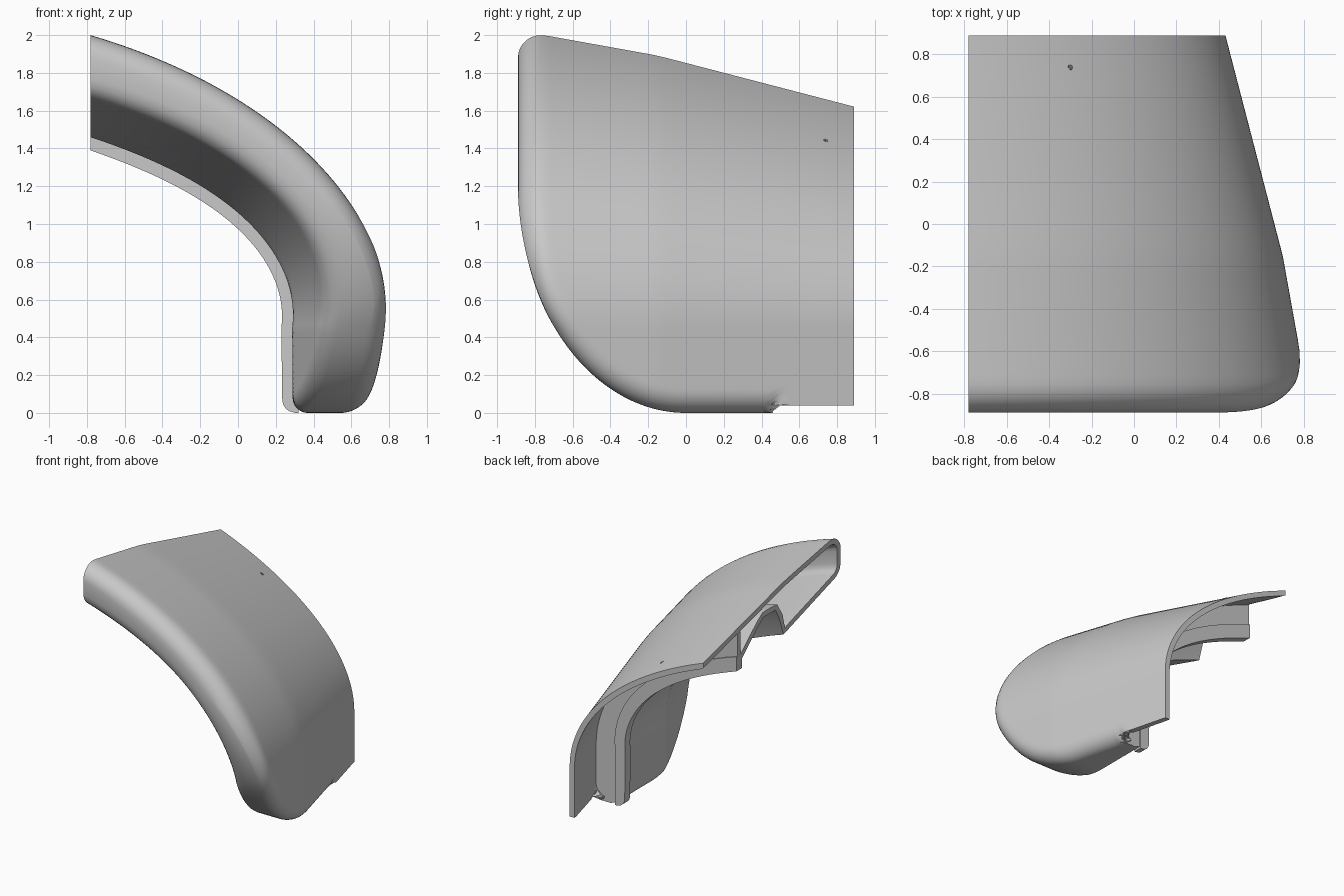
import bpy, bmesh, math
from mathutils import Vector

if "Cube" in bpy.data.objects:
    bpy.data.objects.remove(bpy.data.objects["Cube"])

CX, A, B, ZC, F = -2.0, 2.81, 1.72, 0.45, 0.84
TH0 = math.asin(1.22 / A)


def surf(f, d):
    """Point (x, z) on the arch at position f (0 top, 1 foot), d inside it."""
    if f < F:
        th = TH0 + (math.pi / 2 - TH0) * f / F
        x, z, a = CX + A * math.sin(th), ZC + B * math.cos(th), f / F * math.pi / 2
    else:
        x, z, a = CX + A, max(0, ZC * (1 - f) / (1 - F)), math.pi / 2
    return x - d * math.sin(a), z - d * math.cos(a)


def taper(y):
    return 0.18 * max(0, min(y, -0.15) + 0.75) + 0.26 * max(0, y + 0.15)


def rim_y(z):
    return -0.89 if z >= 1.2 else -0.89 * math.sqrt(max(0, 1 - ((1.2 - z) / 1.2) ** 2))


def rim_dist(y, z):
    """Distance from the rim as seen from the side."""
    if z >= 1.2:
        return max(0, y + 0.89)
    if y >= 0:
        return max(0, z)
    p, q = y / 0.89, (1.2 - z) / 1.2
    r = math.hypot(p, q)
    return max(0, (1 - r) * r / max(1e-6, math.hypot(p / 0.89, q / 1.2)))


def rnd(dist, r):
    dist = max(0, dist)
    return 0 if dist >= r else r - math.sqrt(max(0, r * r - (r - dist) ** 2))


def smooth(t):
    t = max(0, min(1, t))
    return t * t * (3 - 2 * t)


def outer_d(f, y):
    g = taper(y)
    return g + rnd(rim_dist(y, surf(f, g)[1]), 0.12) * (1 - smooth((y - 0.42) / 0.1))


def bulge(f):
    return 0.05 * math.sin(math.pi * min(1, f / F))


def inner_d(f, y):
    d = 0.31 + (0.23 - 0.02 * f) * max(0, min(1, (y + 0.89) / 0.74)) - bulge(f)
    # channel between the inner skin and the rear web, along the upper arch
    notch = max(0, min(1, (y + 0.14) / 0.07, (0.4 - y) / 0.28))
    d -= 0.24 * notch * (1 - smooth((f - 0.44) / 0.07))
    return d - rnd(rim_dist(y, surf(f, d)[1]), 0.08)


def pt(f, y, d):
    x, z = surf(f, d)
    if y > 0.45:  # the rear plate ends slightly above the foot
        z += 0.04 * smooth((y - 0.45) / 0.02) * max(0, 1 - z / 0.2)
    return Vector((x, y, z))


def make(name, rows, mat, closed=False):
    bm = bmesh.new()
    g = [[bm.verts.new(p) for p in r] for r in rows]
    n = len(g[0])
    for a, b in zip(g, g[1:]):
        for j in range(n if closed else n - 1):
            k = (j + 1) % n
            bm.faces.new((a[j], a[k], b[k], b[j]))
    if closed:
        bm.faces.new(g[0][::-1])
        bm.faces.new(g[-1])
    bmesh.ops.remove_doubles(bm, verts=bm.verts, dist=0.0015)
    bmesh.ops.dissolve_degenerate(bm, edges=bm.edges, dist=0.0008)
    if closed:
        bmesh.ops.recalc_face_normals(bm, faces=bm.faces)
    me = bpy.data.meshes.new(name)
    bm.to_mesh(me)
    bm.free()
    me.materials.append(mat)
    ob = bpy.data.objects.new(name, me)
    bpy.context.collection.objects.link(ob)
    bpy.ops.object.select_all(action='DESELECT')
    ob.select_set(True)
    bpy.context.view_layer.objects.active = ob
    return ob


def shade(deg=35):
    bpy.ops.object.shade_smooth_by_angle(angle=math.radians(deg))


grey = bpy.data.materials.new("grey")
grey.diffuse_color = (0.58, 0.58, 0.58, 1)
grey.use_nodes = True
grey.node_tree.nodes["Principled BSDF"].inputs["Base Color"].default_value = grey.diffuse_color
dark = bpy.data.materials.new("dark_grey")
dark.diffuse_color = (0.15, 0.15, 0.15, 1)
dark.use_nodes = True
dark.node_tree.nodes["Principled BSDF"].inputs["Base Color"].default_value = dark.diffuse_color

# stations: arch position of the rim, rim y along the foot, arch position at the back
stations = [(0.7 * i / 40, None, 0.7 * i / 40) for i in range(41)]
for i in range(1, 51):
    v = i / 50
    fr = 1 - 0.3 * (1 - min(1, v / 0.8)) ** 2
    stations.append((fr, 0.45 * (v - 0.8) / 0.2 if v > 0.8 else None, 0.7 + 0.3 * v))

# curved cover: outer skin, rounded rim, inner skin and rear web in one section
S_OUT = [(k / 30) ** 1.8 for k in range(31)]
S_IN = [(k / 32) ** 1.4 for k in range(33)]
rows = []
for fr, yo, fb in stations:
    def rim(d):
        return rim_y(surf(fr, d)[1]) if yo is None else yo
    y0, y1 = rim(0.12), rim(0.25)
    row = []
    for s in reversed(S_OUT):
        f, y = fr + (fb - fr) * s, y0 + (0.89 - y0) * s
        row.append(pt(f, y, outer_d(f, y)))
    for s in S_IN:
        f, y = fr + (fb - fr) * s, y1 + (0.45 - y1) * s
        row.append(pt(f, y, inner_d(f, y)))
    top = max(taper(0.45) + 0.04, outer_d(fb, 0.45) + 0.01)
    d0 = inner_d(fb, 0.45)
    row += [pt(fb, 0.45, d0 + (top - d0) * k / 3) for k in (1, 2, 3)]
    rows.append(row)
cover = make("curved_cover", rows, grey)
m = cover.modifiers.new("wall", 'SOLIDIFY')
m.thickness = 0.045
m.offset = -1
bpy.ops.object.modifier_apply(modifier="wall")
# trim the cut ends flat
for v in cover.data.vertices:
    if v.co.x < -0.76:
        v.co.x = -0.78
    if v.co.y > 0.87:
        v.co.y = 0.89
    v.co.z = max(0, v.co.z)
    if v.co.y > 0.47:
        v.co.z = max(0.04, v.co.z)
shade()

# inner lip running along the rear of the arch
rows = []
for i in range(61):
    f = 1 - (1 - i / 60) ** 1.4
    lo = 0.61 - 0.035 * f - bulge(f)
    lo -= rnd(surf(f, lo)[1], 0.07)
    hi = 0.49 - bulge(f)
    rows.append([Vector((p[0], y, p[1])) for y, p in (
        (0.39, surf(f, hi)), (0.46, surf(f, hi)), (0.46, surf(f, lo)), (0.39, surf(f, lo)))])
make("rear_lip", rows, grey, True)
shade()

# small screw hole near the back edge
fh = min((k / 1000 for k in range(500)), key=lambda f: abs(surf(f, taper(0.74))[0] + 0.3))
p = pt(fh, 0.74, taper(0.74))
tu = pt(fh + 0.01, 0.74, taper(0.74)) - p
tv = pt(fh, 0.75, taper(0.75)) - p
nrm = tv.cross(tu).normalized()
if nrm.z < 0:
    nrm = -nrm
bpy.ops.mesh.primitive_cylinder_add(vertices=16, radius=0.013, depth=0.004, location=p)
hole = bpy.context.object
hole.name = "screw_hole"
hole.rotation_euler = nrm.to_track_quat('Z', 'Y').to_euler()
hole.data.materials.append(dark)
